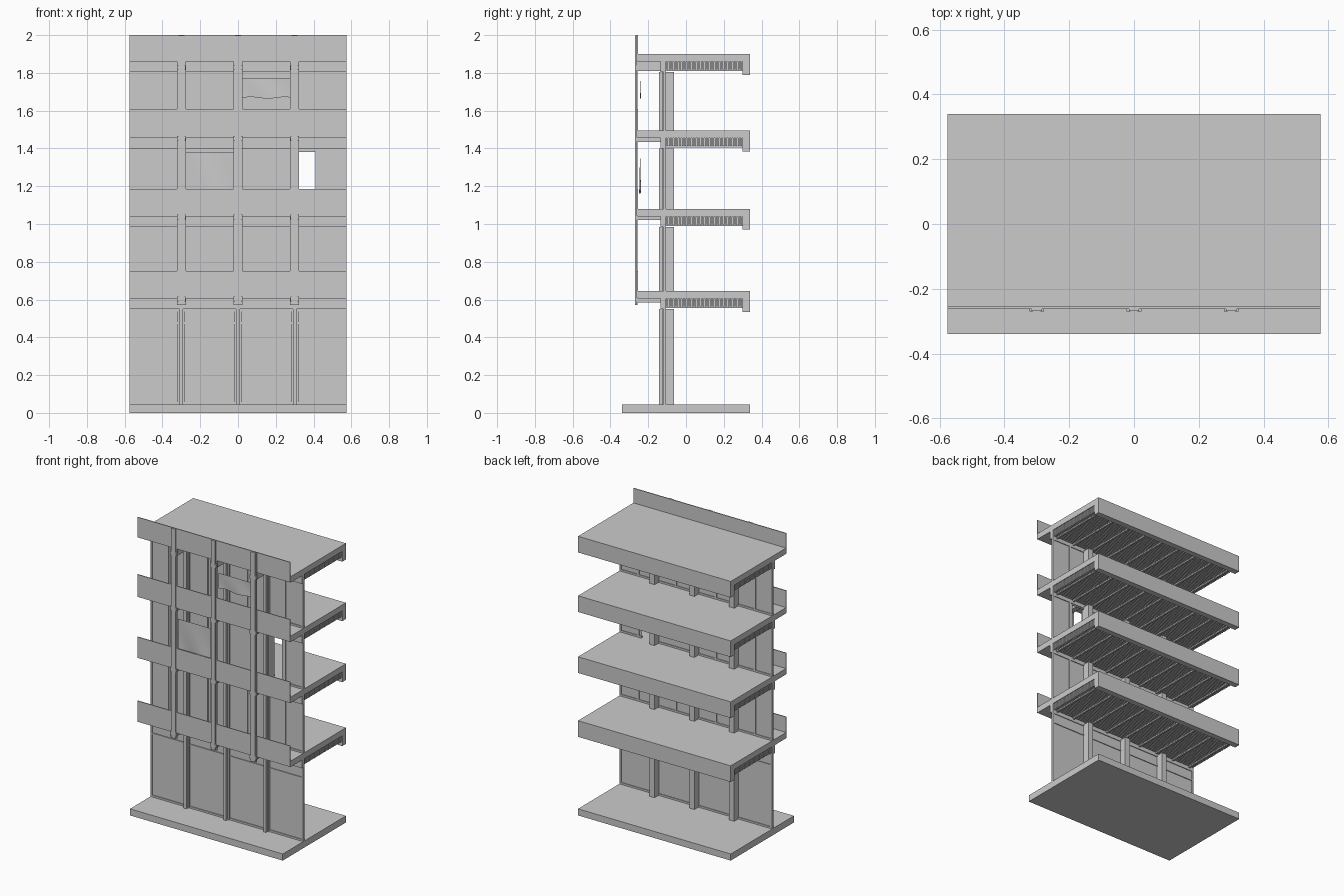
import bpy, bmesh, math

if "Cube" in bpy.data.objects:
    bpy.data.objects.remove(bpy.data.objects["Cube"])

W = 0.575                       # half width of the block
COLS = (-0.3, 0.0, 0.3)         # structural axes
TOPS = (0.645, 1.08, 1.495, 1.9)  # finished floor levels


def mesh_object(name, bm):
    bmesh.ops.recalc_face_normals(bm, faces=bm.faces)
    me = bpy.data.meshes.new(name)
    bm.to_mesh(me)
    bm.free()
    ob = bpy.data.objects.new(name, me)
    bpy.context.collection.objects.link(ob)
    return ob


def boxes(name, spans):
    """One object from boxes given as (x0, x1, y0, y1, z0, z1)."""
    bm = bmesh.new()
    for x0, x1, y0, y1, z0, z1 in spans:
        vs = bmesh.ops.create_cube(bm, size=1)["verts"]
        for v in vs:
            v.co = ((x0 + x1) / 2 + v.co.x * (x1 - x0),
                    (y0 + y1) / 2 + v.co.y * (y1 - y0),
                    (z0 + z1) / 2 + v.co.z * (z1 - z0))
    return mesh_object(name, bm)


def extrude_profile(name, pts, vec):
    bm = bmesh.new()
    f = bm.faces.new([bm.verts.new(p) for p in pts])
    r = bmesh.ops.extrude_face_region(bm, geom=[f])
    bmesh.ops.translate(bm, vec=vec,
                        verts=[g for g in r["geom"] if isinstance(g, bmesh.types.BMVert)])
    return mesh_object(name, bm)


# Ground slab
boxes("ground_slab", [(-W, W, -0.34, 0.34, 0, 0.045)])

for i, t in enumerate(TOPS):
    n = i + 1
    roof = i == 3
    u = t - 0.04
    # Floor plate with front beam and deep rear edge beam as one section
    sec = [(-0.256, t), (0.34, t), (0.34, t - 0.11), (0.3, t - 0.11), (0.3, u),
           (-0.106, u), (-0.106, t - 0.095), (-0.135, t - 0.095), (-0.135, u), (-0.256, u)]
    extrude_profile(f"floor_plate_{n}", [(-W, y, z) for y, z in sec], (2 * W, 0, 0))

    # Corrugated ceiling running across the width
    ribs, y0, y1 = 30, -0.106, 0.3
    p = (y1 - y0) / ribs
    boxes(f"ceiling_ribs_{n}",
          [(-W + 0.005, W - 0.005, y0 + k * p + p * 0.2, y0 + k * p + p * 0.8, t - 0.082, u)
           for k in range(ribs)])
    # Joists from front beam to rear beam
    boxes(f"joists_{n}", [(-0.54 + k * 0.135 - 0.006, -0.54 + k * 0.135 + 0.006,
                           y0, y1, t - 0.09, u) for k in range(9)])

    # Thin parapet panel on the front edge
    top = 2.0 if roof else t + (0.115 if i == 2 else 0.105)
    boxes(f"parapet_{n}", [(-W, W, -0.261, -0.255, t - 0.037, top)])

    # Brackets carrying the cantilever, with a clip at each mullion
    low = t - (0.09 if roof else 0.06)
    spans = []
    for x in COLS:
        spans.append((x - 0.018, x + 0.018, -0.262, -0.13, low, u))
        for s in (-1, 1):
            spans.append((x + s * 0.017 - 0.006, x + s * 0.017 + 0.006,
                          -0.27, -0.25, low + 0.005, low + 0.03))
    boxes(f"brackets_{n}", spans)

# Columns with a cross-shaped section, storey by storey, and glazed wall
bottoms = (0.045,) + TOPS[:3]
for i, (z0, t) in enumerate(zip(bottoms, TOPS)):
    z1 = t - 0.095
    spans = []
    for x in COLS:
        spans.append((x - 0.019, x + 0.019, -0.125, -0.063, z0, z1))
        spans.append((x - 0.010, x + 0.010, -0.142, -0.12, z0, z1))
    boxes(f"columns_{i + 1}", spans)

    # Wall panels between columns; one upper bay is left open as a doorway
    edges = [-W] + [x for x in COLS] + [W]
    panels = []
    for a, b in zip(edges, edges[1:]):
        if i == 2 and b == W:
            panels += [(0.41, W, -0.114, -0.11, z0, z1),
                       (0.3, 0.41, -0.114, -0.11, z1 - 0.02, z1)]
        else:
            panels.append((a, b, -0.114, -0.11, z0, z1))
    boxes(f"wall_panels_{i + 1}", panels)

    # Window frames
    posts = [-W + 0.006, W - 0.006]
    if i:
        posts += [-0.445, -0.15, 0.15, 0.435]
        if i == 2:
            posts.remove(0.15)
    frame = [(x - 0.006, x + 0.006, -0.12, -0.105, z0, z1) for x in posts]
    frame += [(-W, W, -0.12, -0.105, z1 - 0.012, z1)]
    for a, b in zip(edges, edges[1:]):
        if i == 2 and b == W:
            b = 0.3
            frame.append((0.41, W, -0.12, -0.105, z0, z0 + 0.012))
        if b > a:
            frame.append((a, b, -0.12, -0.105, z0, z0 + 0.012))
    if i == 0:
        frame.append((-W, W, -0.12, -0.105, z1 - 0.08, z1 - 0.07))
    boxes(f"window_frames_{i + 1}", frame)

# Full-height facade mullions with a hat-shaped section
for n, x in enumerate(COLS):
    hat = [(-0.024, -0.257), (-0.024, -0.262), (-0.016, -0.262), (-0.016, -0.269),
           (0.016, -0.269), (0.016, -0.262), (0.024, -0.262), (0.024, -0.257)]
    extrude_profile(f"mullion_{n + 1}", [(x + a, y, 0.572) for a, y in hat], (0, 0, 1.426))


# Softly waving cloth blinds hung behind the mullions
def blind(name, x0, x1, z0, z1, y, amp):
    bm = bmesh.new()
    bmesh.ops.create_grid(bm, x_segments=24, y_segments=12, size=0.5)
    for v in bm.verts:
        a, b = v.co.x + 0.5, v.co.y + 0.5
        v.co = (x0 + a * (x1 - x0),
                y + amp * (1 - b) * math.sin(a * 7 + b * 2),
                z0 + b * (z1 - z0) + 0.004 * (1 - b) * math.sin(a * 9))
    for f in bm.faces:
        f.smooth = True
    return mesh_object(name, bm)


blind("blind_lower", -0.28, -0.015, 1.165, 1.38, -0.243, 0.005)
blind("blind_upper", 0.022, 0.28, 1.668, 1.772, -0.24, 0.003)
